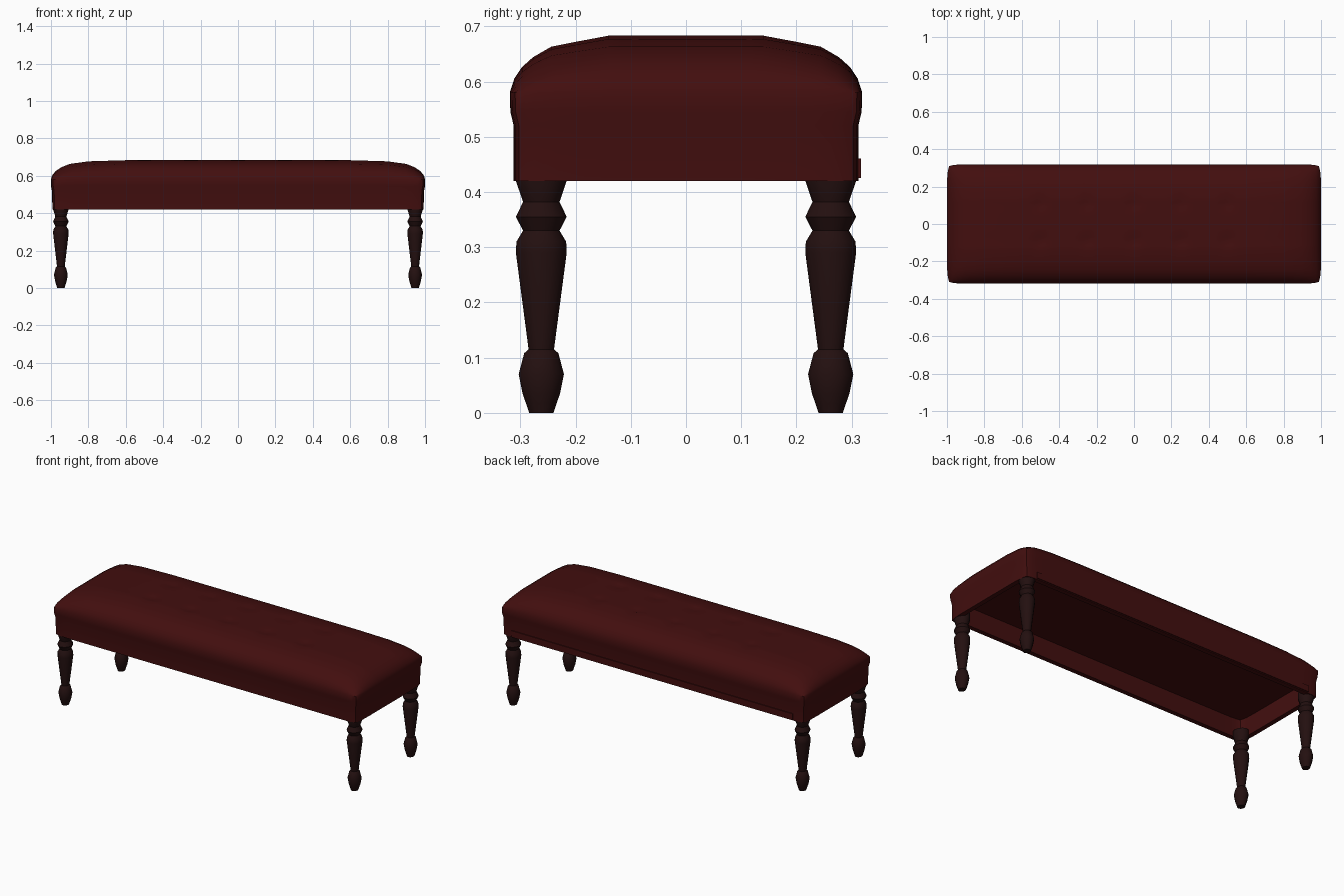
import bpy, bmesh, math
from mathutils import Vector

cube = bpy.data.objects.get("Cube")
if cube:
    bpy.data.objects.remove(cube, do_unlink=True)


def material(name, rgb):
    m = bpy.data.materials.new(name)
    m.use_nodes = True
    m.diffuse_color = (*rgb, 1)
    bsdf = m.node_tree.nodes["Principled BSDF"]
    bsdf.inputs["Base Color"].default_value = (*rgb, 1)
    bsdf.inputs["Roughness"].default_value = 0.8
    return m


red = material("dark red fabric", (0.055, 0.0045, 0.0045))
wood = material("dark brown wood", (0.017, 0.005, 0.005))


def finish(bm, name, mat, angle=40):
    bmesh.ops.recalc_face_normals(bm, faces=bm.faces)
    me = bpy.data.meshes.new(name)
    bm.to_mesh(me)
    bm.free()
    ob = bpy.data.objects.new(name, me)
    bpy.context.collection.objects.link(ob)
    me.materials.append(mat)
    bpy.ops.object.select_all(action='DESELECT')
    ob.select_set(True)
    bpy.context.view_layer.objects.active = ob
    bpy.ops.object.shade_smooth_by_angle(angle=math.radians(angle))
    return ob


# Cushion: pillow height field, side drape and hollow underside
BASE, TOP = 0.58, 0.683
HALF_X, HALF_Y = 1.0, 0.319
edge_x = [(0.0, 0.58), (0.005, 0.6), (0.025, 0.625), (0.055, 0.645), (0.1, 0.663), (0.2, 0.677), (0.4, 0.683)]
edge_y = [(0.0, 0.58), (0.008, 0.605), (0.022, 0.626), (0.042, 0.644), (0.075, 0.663), (0.12, 0.672), (0.179, 0.683)]


def axis(edge, half, inner):
    side = [(d - half, z) for d, z in edge]
    start = side[-1][0]
    mid = [(start - 2 * start * i / inner, TOP) for i in range(1, inner)]
    return side + mid + [(-p, z) for p, z in reversed(side)]


tufts = [(-0.75 + 0.25 * i, y) for i in range(7) for y in (-0.09, 0.11)]
bm = bmesh.new()
grid = []
for x, zx in axis(edge_x, HALF_X, 44):
    row = []
    for y, zy in axis(edge_y, HALF_Y, 12):
        z = BASE + (zx - BASE) * (zy - BASE) / (TOP - BASE)
        for tx, ty in tufts:
            z -= 0.009 * math.exp(-((x - tx) ** 2 + (y - ty) ** 2) / 0.0009)
        px = x * (1 - 0.012 * abs(y / HALF_Y) ** 10)
        py = y * (1 - 0.03 * abs(x / HALF_X) ** 40)
        row.append(bm.verts.new((px, py, z)))
    grid.append(row)
for a, b in zip(grid, grid[1:]):
    for j in range(len(a) - 1):
        bm.faces.new((a[j], b[j], b[j + 1], a[j + 1]))

rim = [e for e in bm.edges if e.is_boundary]
# Each step: half length, half width, height
for hx, hy, z in [(1.0, 0.318, 0.545), (0.995, 0.312, 0.52), (0.992, 0.312, 0.42),
                  (0.965, 0.285, 0.42), (0.965, 0.285, 0.53)]:
    old = [v.co.copy() for e in rim for v in e.verts]
    sx = hx / max(c.x for c in old)
    sy = hy / max(c.y for c in old)
    ext = bmesh.ops.extrude_edge_only(bm, edges=rim)["geom"]
    rim = [g for g in ext if isinstance(g, bmesh.types.BMEdge) and g.is_boundary]
    for v in {v for e in rim for v in e.verts}:
        v.co = Vector((v.co.x * sx, v.co.y * sy, z))
bmesh.ops.contextual_create(bm, geom=rim)
finish(bm, "cushion", red)

# Low trim strip along the back
bm = bmesh.new()
bmesh.ops.create_cube(bm, size=1)
for v in bm.verts:
    v.co = Vector((v.co.x * 1.84, 0.313 + v.co.y * 0.008, 0.443 + v.co.z * 0.036))
finish(bm, "back_trim", red)

# Turned legs: radius, height
profile = [(0.022, 0), (0.028, 0.018), (0.034, 0.035), (0.041, 0.07), (0.031, 0.108),
           (0.023, 0.115), (0.046, 0.29), (0.045, 0.31), (0.033, 0.33), (0.046, 0.355),
           (0.033, 0.382), (0.046, 0.42), (0.046, 0.45)]
SIDES = 12
for end, sx in (("left", 1), ("right", -1)):
    for side, sy in (("front", -1), ("back", 1)):
        bm = bmesh.new()
        rings = []
        for r, z in profile:
            rings.append([bm.verts.new((sx * 0.947 + r * 0.9 * math.cos(2 * math.pi * k / SIDES),
                                        sy * 0.262 + r * math.sin(2 * math.pi * k / SIDES), z))
                          for k in range(SIDES)])
        for a, b in zip(rings, rings[1:]):
            for k in range(SIDES):
                n = (k + 1) % SIDES
                bm.faces.new((a[k], a[n], b[n], b[k]))
        bm.faces.new(rings[0])
        bm.faces.new(rings[-1])
        finish(bm, f"{side}_{end}_leg", wood, 35)
